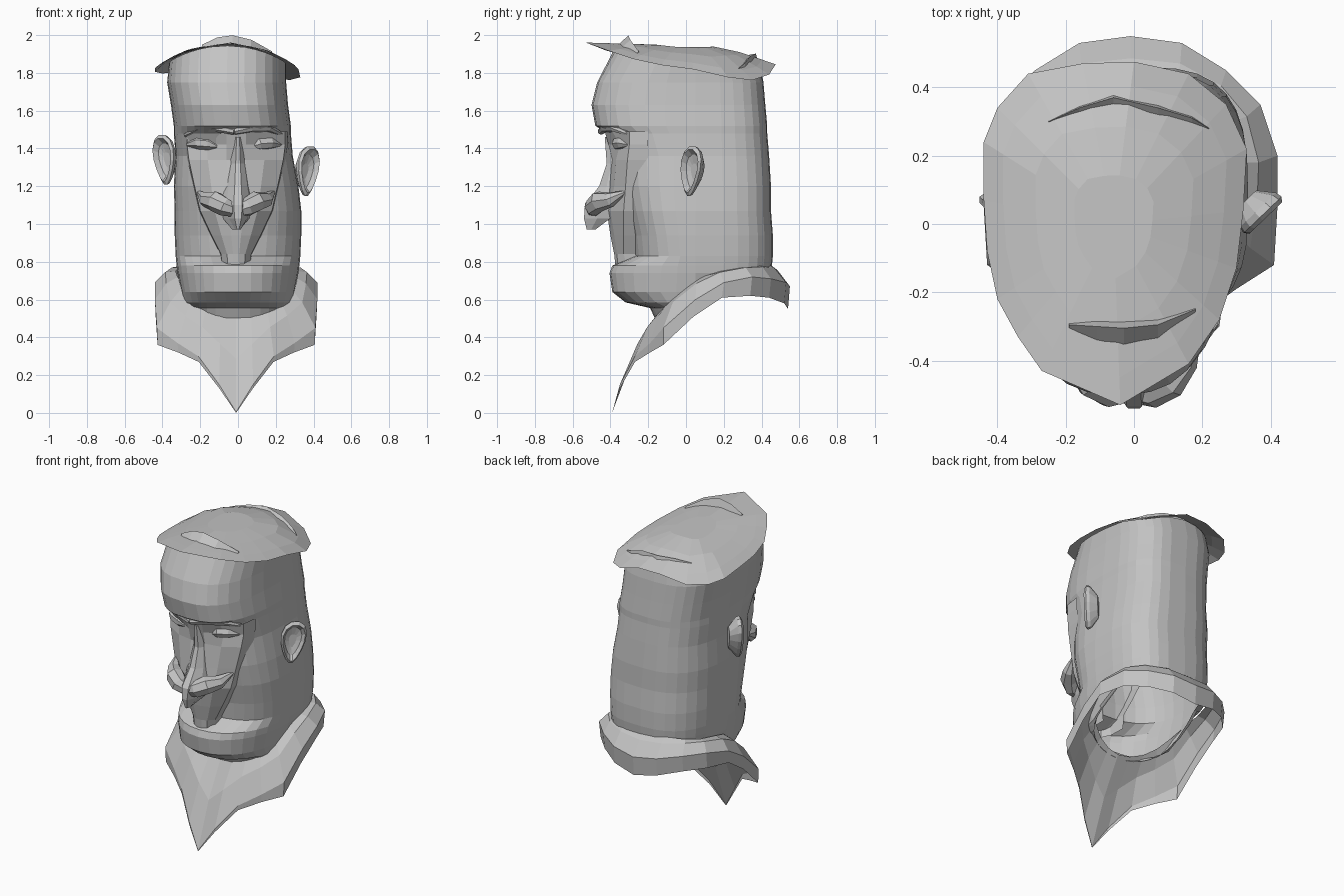
import bpy, bmesh, math
from mathutils import Vector

cube = bpy.data.objects.get("Cube")
if cube:
    bpy.data.objects.remove(cube, do_unlink=True)

clay = bpy.data.materials.new("grey clay")
clay.use_nodes = True
grey = (0.55, 0.55, 0.55, 1)
clay.diffuse_color = grey
clay.node_tree.nodes["Principled BSDF"].inputs["Base Color"].default_value = grey


def loft(name, rows, closed=True, cap_start=False, cap_end=False):
    """Skin a list of equally long point rows into one flat-shaded object."""
    bm = bmesh.new()
    grid = [[bm.verts.new(point) for point in row] for row in rows]
    count = len(rows[0])
    for low, high in zip(grid, grid[1:]):
        for i in range(count if closed else count - 1):
            j = (i + 1) % count
            bm.faces.new((low[i], low[j], high[j], high[i]))
    if cap_start:
        bm.faces.new(grid[0])
    if cap_end:
        bm.faces.new(grid[-1])
    bmesh.ops.remove_doubles(bm, verts=bm.verts[:], dist=0.0005)
    bmesh.ops.recalc_face_normals(bm, faces=bm.faces[:])
    mesh = bpy.data.meshes.new(name)
    bm.to_mesh(mesh)
    bm.free()
    mesh.materials.append(clay)
    obj = bpy.data.objects.new(name, mesh)
    bpy.context.collection.objects.link(obj)
    return obj


def tube(name, path, radii, sides=7):
    """Tapered tube along a path."""
    pts = [Vector(p) for p in path]
    rows = []
    for i, (p, r) in enumerate(zip(pts, radii)):
        along = (pts[min(i + 1, len(pts) - 1)] - pts[max(i - 1, 0)]).normalized()
        across = along.cross(Vector((0, 0, 1))).normalized()
        up = across.cross(along)
        turns = [math.tau * k / sides for k in range(sides)]
        rows.append([p + r * (across * math.cos(a) + up * math.sin(a)) for a in turns])
    return loft(name, rows, cap_start=True, cap_end=True)


def signed_power(value, power):
    return math.copysign(abs(value) ** power, value)


def hat_height(x, y):
    """Sheet that droops to both sides, to the back and most at the back left."""
    side = 0.12 * ((x + 0.06) / 0.38) ** 2
    corner = 0.4 * max(0, x) * max(0, y)
    return 1.96 - side - corner - 0.03 * (y + 0.5) - 0.3 * max(0, y - 0.2)


# Head, open at the neck: height, centre x, half width, front y, back y, front roundness
sections = [
    (0.50, 0, 0.28, -0.165, 0.43, 0.9),
    (0.555, 0, 0.28, -0.19, 0.43, 0.9),
    (0.585, 0, 0.29, -0.32, 0.44, 0.95),
    (0.64, 0, 0.30, -0.39, 0.44, 0.9),
    (0.74, 0, 0.32, -0.405, 0.45, 0.95),
    (0.78, 0, 0.325, -0.39, 0.455, 0.95),
    (0.83, 0, 0.33, -0.27, 0.46, 0.85),
    (0.94, 0, 0.335, -0.28, 0.46, 0.8),
    (1.07, 0, 0.335, -0.31, 0.45, 0.75),
    (1.20, -0.01, 0.33, -0.34, 0.45, 0.75),
    (1.36, -0.02, 0.31, -0.35, 0.44, 0.75),
    (1.48, -0.03, 0.31, -0.42, 0.43, 0.75),
    (1.52, -0.03, 0.31, -0.48, 0.43, 0.75),
    (1.63, -0.045, 0.31, -0.50, 0.42, 0.75),
    (1.75, -0.06, 0.315, -0.47, 0.41, 0.75),
    (2.00, -0.055, 0.31, -0.37, 0.39, 0.75),
]
middle = 0.05
head_rows = []
for z, centre, half, front, back, roundness in sections:
    row = []
    for k in range(32):
        a = math.tau * k / 32
        s, c = math.sin(a), math.cos(a)
        # Back of the head is squarer on its left than on its right
        back_power = 0.62 if s > 0 else 0.8
        power = roundness if c > 0 else back_power
        depth = middle - front if c > 0 else back - middle
        x = centre + half * signed_power(s, power)
        y = middle - depth * signed_power(c, power)
        neck_line = min(0.74, 0.6 + 0.6 * y)
        row.append((x, y, min(max(z, neck_line), hat_height(x, y) - 0.012)))
    head_rows.append(row)
loft("head", head_rows)

# Raised face wedge narrowing to the chin: height, half width, front, mid and edge y
face_rows = []
for z, half, front, mid, edge in [
        (1.49, 0.26, -0.43, -0.39, -0.30), (1.42, 0.26, -0.41, -0.35, -0.30),
        (1.34, 0.25, -0.39, -0.37, -0.31), (1.20, 0.22, -0.41, -0.38, -0.32),
        (1.07, 0.19, -0.42, -0.40, -0.33), (0.94, 0.13, -0.40, -0.38, -0.33),
        (0.84, 0.08, -0.38, -0.365, -0.33), (0.74, 0.07, -0.37, -0.36, -0.30)]:
    right = [(-half * 1.05, -0.2, z), (-half, edge, z), (-half * 0.6, mid, z),
             (-half * 0.2, front, z)]
    left = [(-x, y, z) for x, y, z in reversed(right)]
    face_rows.append([(x - 0.01, y, z) for x, y, z in right + left])
loft("face", face_rows, closed=False)

# Flat hat sheet
outline = [(-0.04, -0.53), (-0.27, -0.43), (-0.34, -0.33), (-0.40, -0.22),
           (-0.43, -0.08), (-0.44, 0.07), (-0.44, 0.24), (-0.40, 0.34),
           (-0.31, 0.44), (-0.15, 0.47), (0, 0.475), (0.16, 0.44),
           (0.27, 0.35), (0.33, 0.22), (0.32, 0.04), (0.30, -0.13),
           (0.25, -0.28), (0.16, -0.41)]
hat_rows = []
for scale in (0.3, 0.6, 0.85, 1):
    flat = [(-0.06 + (x + 0.06) * scale, y * scale) for x, y in outline]
    hat_rows.append([(x, y, hat_height(x, y)) for x, y in flat])
loft("hat", hat_rows, cap_start=True)


def hat_fold(name, path, width, height):
    """Thin raised crease lying on the hat."""
    rows = []
    for i, (x, y) in enumerate(path):
        swell = math.sin(math.pi * (i + 0.3) / (len(path) - 0.4))
        w = width * swell
        rows.append([(x, y - w, hat_height(x, y - w) - 0.004),
                     (x, y, hat_height(x, y) + height * swell),
                     (x, y + w * 0.4, hat_height(x, y + w) - 0.004)])
    loft(name, rows, closed=False)


hat_fold("front_hat_fold", [(-0.19, -0.295), (-0.11, -0.30), (-0.03, -0.305),
                            (0.07, -0.295), (0.18, -0.25)], 0.05, 0.046)
hat_fold("back_hat_fold", [(-0.25, 0.30), (-0.16, 0.34), (-0.06, 0.37),
                           (0.07, 0.34), (0.17, 0.31), (0.22, 0.28)], 0.02, 0.02)

# Long nose: height, half width, ridge y, base y
nose_rows = []
for z, half, ridge, base in [(1.46, 0.03, -0.43, -0.38), (1.32, 0.05, -0.42, -0.37),
                             (1.20, 0.07, -0.46, -0.38), (1.10, 0.09, -0.535, -0.39),
                             (1.03, 0.07, -0.54, -0.40), (0.97, 0.02, -0.525, -0.48)]:
    nose_rows.append([(-half - 0.01, base, z), (-half * 0.7, (ridge + base) / 2, z),
                      (-half * 0.25, ridge, z), (half * 0.25, ridge, z),
                      (half * 0.7, (ridge + base) / 2, z), (half - 0.01, base, z)])
loft("nose", nose_rows, cap_start=True, cap_end=True)

for side, label in ((1, "left"), (-1, "right")):
    # Curled moustache half
    tube(label + "_moustache",
         [(side * x - 0.01, y, z) for x, y, z in
          [(0.01, -0.49, 1.07), (0.06, -0.49, 1.09), (0.11, -0.46, 1.12),
           (0.16, -0.40, 1.13), (0.20, -0.32, 1.17)]],
         [0.035, 0.05, 0.055, 0.04, 0.008])
    # Heavy brow
    tube(label + "_brow",
         [(side * x - 0.02, y, z) for x, y, z in
          [(0, -0.45, 1.49), (0.09, -0.43, 1.51), (0.18, -0.385, 1.51),
           (0.26, -0.29, 1.47)]],
         [0.018, 0.024, 0.022, 0.01])
    # Eyelids as a slim almond
    tube(label + "_eye",
         [(side * x - 0.02, y, z) for x, y, z in
          [(0.09, -0.375, 1.41), (0.13, -0.36, 1.425), (0.19, -0.335, 1.43),
           (0.25, -0.30, 1.42)]],
         [0.008, 0.035, 0.035, 0.008])
    # Ear: cupped shell angled away from the head, narrowing to the lobe
    root = Vector((0.305, -0.035, 1.28) if side > 0 else (-0.325, -0.035, 1.34))
    outward = Vector((0.72 * side, 0.69, 0))
    facing = Vector((0.69 * side, -0.72, 0))
    ear_rows = []
    for scale, lift in ((0.5, -0.06), (0.95, -0.015), (1, 0.005),
                        (0.86, 0.018), (0.66, -0.01), (0.3, -0.02)):
        row = []
        for k in range(14):
            a = math.tau * k / 14
            width = 0.09 * (0.8 + 0.3 * math.sin(a))
            reach = 0.09 + scale * (width * math.cos(a) + 0.015 * math.sin(a))
            rise = Vector((0, 0, scale * 0.135 * math.sin(a)))
            row.append(root + outward * reach + facing * lift + rise)
        ear_rows.append(row)
    loft(label + "_ear", ear_rows, cap_start=True, cap_end=True)

# Collar: open sheet from the neck to a pointed front with a folded rim
neck = [(0, -0.155, 0.52), (0.08, -0.145, 0.53), (0.16, -0.12, 0.56), (0.23, -0.08, 0.61),
        (0.28, 0, 0.67), (0.31, 0.08, 0.72), (0.32, 0.18, 0.75), (0.30, 0.30, 0.77),
        (0.25, 0.38, 0.785), (0.14, 0.43, 0.79), (0, 0.44, 0.79)]
rim = [(0, -0.39, 0.005), (0.09, -0.35, 0.15), (0.20, -0.27, 0.30), (0.31, -0.19, 0.37),
       (0.42, -0.12, 0.45), (0.43, 0.05, 0.60), (0.43, 0.20, 0.69), (0.38, 0.35, 0.72),
       (0.28, 0.45, 0.71), (0.15, 0.53, 0.69), (0, 0.55, 0.67)]
drops = [0.005, 0.02, 0.03, 0.05, 0.09, 0.09, 0.08, 0.10, 0.10, 0.11, 0.12]
centre_shift = Vector((0, -0.01, 0.025))
between = [(Vector(a) + Vector(b)) / 2 + centre_shift for a, b in zip(neck, rim)]
hem = [(x * 0.99, y - 0.01 * (y > 0), z - d) for (x, y, z), d in zip(rim, drops)]


def mirrored(half_row):
    both = [tuple(p) for p in half_row] + [(-x, y, z) for x, y, z in half_row[-2:0:-1]]
    return [(x - 0.01, y, z) for x, y, z in both]


loft("collar", [mirrored(r) for r in (neck, between, rim, hem)])
